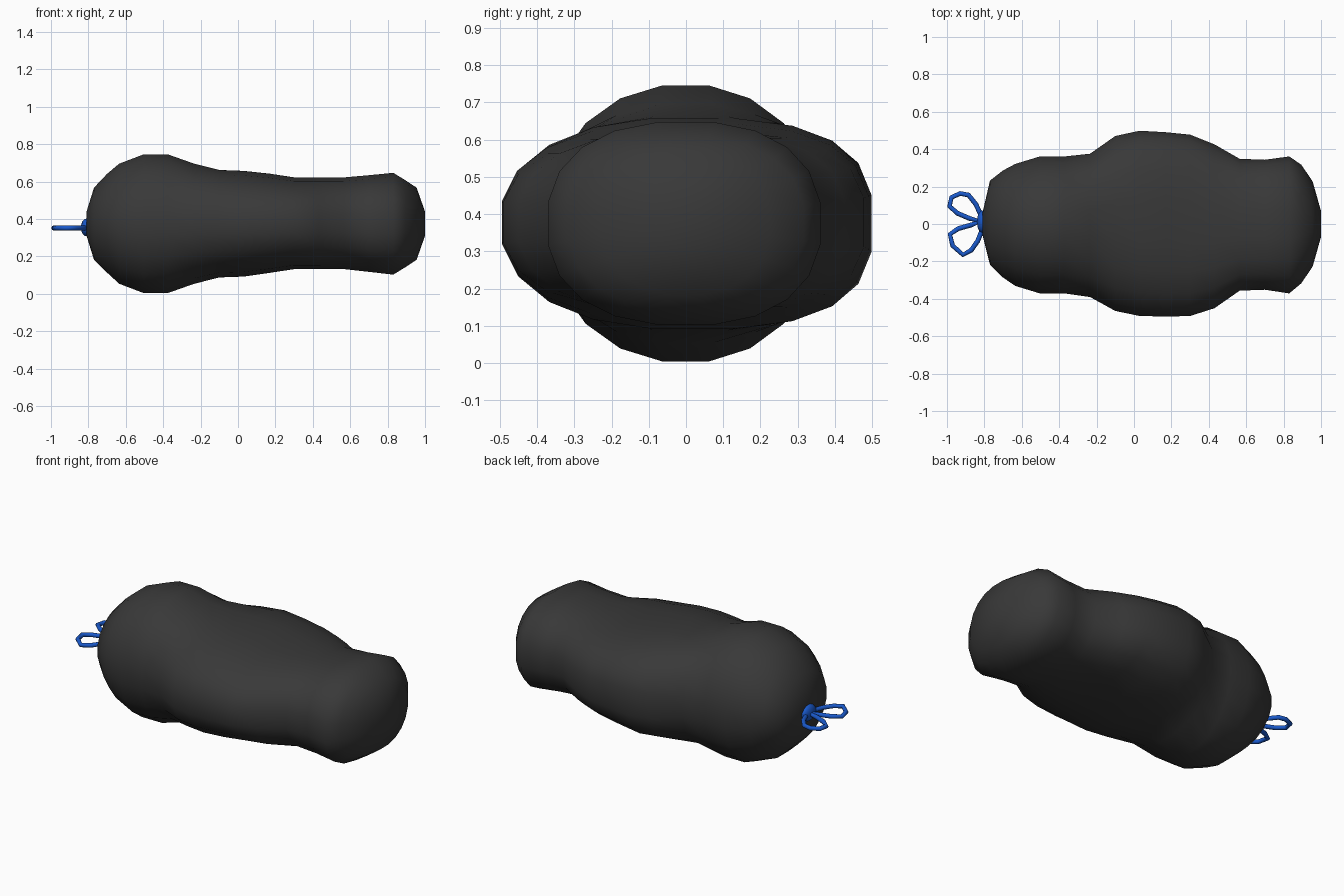
import bpy, bmesh, math
from mathutils import Vector

if "Cube" in bpy.data.objects:
    bpy.data.objects.remove(bpy.data.objects["Cube"])


def material(name, colour):
    m = bpy.data.materials.new(name)
    m.diffuse_color = colour
    m.use_nodes = True
    m.node_tree.nodes["Principled BSDF"].inputs["Base Color"].default_value = m.diffuse_color
    return m


black = material("black_plastic", (0.04, 0.04, 0.04, 1))
blue = material("blue_tie", (0.01, 0.1, 0.6, 1))
SIDES = 20


def section(bm, x, yn, yp, zb, zt, en, ep):
    """Rounded cross-section with separate reach and squareness per side."""
    zc, hz = (zb + zt) / 2, (zt - zb) / 2
    raw = []
    for i in range(SIDES):
        a = 2 * math.pi * (i + 0.5) / SIDES
        c, s = math.cos(a), math.sin(a)
        e = 2 / (ep if c > 0 else en)
        raw.append((math.copysign(abs(c) ** e, c) * (yp if c > 0 else yn),
                    math.copysign(abs(s) ** e, s)))
    return [bm.verts.new((x, y, zc + hz * z)) for y, z in raw]


# Filled bag: x, -y reach, +y reach, bottom, top, squareness on each side
stations = [
    (-0.81, 0.06, 0.06, 0.31, 0.44, 2.0, 2.0),
    (-0.77, 0.22, 0.235, 0.18, 0.57, 2.0, 2.0),
    (-0.70, 0.29, 0.29, 0.11, 0.645, 2.0, 2.0),
    (-0.635, 0.335, 0.325, 0.05, 0.70, 2.05, 2.05),
    (-0.505, 0.375, 0.365, 0.00, 0.75, 2.1, 2.1),
    (-0.375, 0.375, 0.365, 0.00, 0.75, 2.1, 2.1),
    (-0.235, 0.395, 0.38, 0.05, 0.70, 2.1, 2.2),
    (-0.10, 0.47, 0.475, 0.085, 0.665, 2.25, 2.6),
    (0.03, 0.497, 0.503, 0.09, 0.66, 2.3, 2.8),
    (0.17, 0.50, 0.495, 0.11, 0.645, 2.4, 2.8),
    (0.30, 0.497, 0.482, 0.13, 0.625, 2.4, 2.8),
    (0.43, 0.455, 0.43, 0.13, 0.625, 2.4, 2.6),
    (0.565, 0.36, 0.352, 0.13, 0.625, 2.4, 2.4),
    (0.70, 0.355, 0.347, 0.115, 0.637, 2.4, 2.4),
    (0.83, 0.375, 0.365, 0.10, 0.65, 2.35, 2.35),
    (0.895, 0.32, 0.32, 0.14, 0.61, 2.3, 2.3),
    (0.955, 0.23, 0.23, 0.18, 0.57, 2.2, 2.2),
    (1.0, 0.07, 0.07, 0.31, 0.44, 2.0, 2.0),
]
bm = bmesh.new()
rings = [section(bm, *s) for s in stations]
for a, b in zip(rings, rings[1:]):
    for i in range(SIDES):
        j = (i + 1) % SIDES
        bm.faces.new((a[i], a[j], b[j], b[i]))
bm.faces.new(rings[0])
bm.faces.new(rings[-1])
bmesh.ops.recalc_face_normals(bm, faces=bm.faces[:])
mesh = bpy.data.meshes.new("bag_body")
bm.to_mesh(mesh)
bm.free()
for p in mesh.polygons:
    p.use_smooth = True
mesh.materials.append(black)
bpy.context.collection.objects.link(bpy.data.objects.new("bag_body", mesh))

# Knot of the tie
bpy.ops.mesh.primitive_uv_sphere_add(segments=12, ring_count=8, radius=1,
                                     location=(-0.812, 0.012, 0.355))
knot = bpy.context.object
knot.name = "tie_knot"
knot.scale = (0.028, 0.06, 0.047)
knot.data.materials.append(blue)
bpy.ops.object.shade_smooth()

# Bow loops
upper = [(-0.815, 0.015), (-0.88, 0.03), (-0.945, 0.058), (-0.986, 0.095),
         (-0.976, 0.142), (-0.93, 0.163), (-0.885, 0.155), (-0.845, 0.105), (-0.82, 0.05)]
lower = [(-0.815, 0.015), (-0.87, -0.005), (-0.94, -0.025), (-0.984, -0.055),
         (-0.97, -0.115), (-0.915, -0.165), (-0.87, -0.14), (-0.835, -0.09), (-0.812, -0.03)]
for name, path in (("bow_loop_upper", upper), ("bow_loop_lower", lower)):
    curve = bpy.data.curves.new(name, 'CURVE')
    curve.dimensions = '3D'
    curve.bevel_depth = 0.013
    curve.bevel_resolution = 2
    spline = curve.splines.new('POLY')
    spline.points.add(len(path) - 1)
    for pt, (x, y) in zip(spline.points, path):
        pt.co = (x, y, 0.352, 1)
    spline.use_cyclic_u = True
    curve.materials.append(blue)
    bpy.context.collection.objects.link(bpy.data.objects.new(name, curve))
